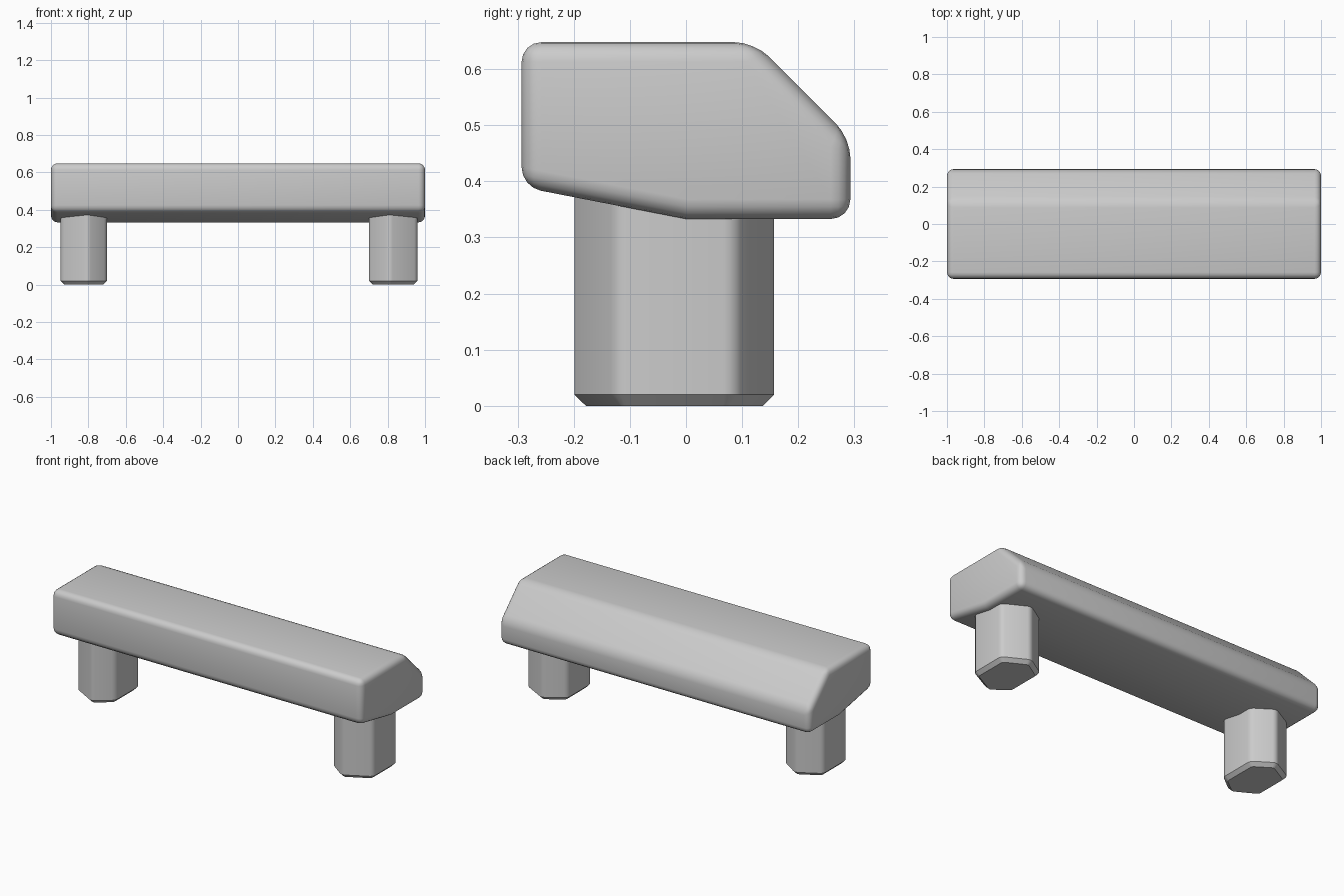
import bpy
import bmesh
import math

cube = bpy.data.objects.get("Cube")
if cube:
    bpy.data.objects.remove(cube, do_unlink=True)

# Single plain grey
grey = bpy.data.materials.new("plain_grey")
grey.use_nodes = True
grey.diffuse_color = (0.6, 0.6, 0.6, 1)
grey.node_tree.nodes["Principled BSDF"].inputs["Base Color"].default_value = (0.6, 0.6, 0.6, 1)


def prism(points, offset):
    """Extrude a polygon of 3D points along an offset vector."""
    bm = bmesh.new()
    base = bm.faces.new([bm.verts.new(p) for p in points])
    extruded = bmesh.ops.extrude_face_region(bm, geom=[base])
    verts = [g for g in extruded["geom"] if isinstance(g, bmesh.types.BMVert)]
    bmesh.ops.translate(bm, verts=verts, vec=offset)
    bmesh.ops.recalc_face_normals(bm, faces=bm.faces)
    return bm


def bevel(bm, edges, width, segments):
    bmesh.ops.bevel(bm, geom=edges, offset=width, offset_type='OFFSET',
                    segments=segments, profile=0.5, affect='EDGES',
                    clamp_overlap=True)


def finish(bm, name):
    bmesh.ops.recalc_face_normals(bm, faces=bm.faces)
    mesh = bpy.data.meshes.new(name)
    bm.to_mesh(mesh)
    bm.free()
    mesh.materials.append(grey)
    obj = bpy.data.objects.new(name, mesh)
    bpy.context.collection.objects.link(obj)
    bpy.ops.object.select_all(action='DESELECT')
    obj.select_set(True)
    bpy.context.view_layer.objects.active = obj
    bpy.ops.object.shade_smooth_by_angle(angle=math.radians(30))


# Long beam: side profile (y, z) with rounded edges, shallow underside crease kept
profile = [(-0.293, 0.648), (0.122, 0.648), (0.293, 0.477),
           (0.293, 0.333), (0, 0.333), (-0.293, 0.39)]
bm = prism([(-1, y, z) for y, z in profile], (2, 0, 0))
bevel(bm, [e for e in bm.edges if e.calc_face_angle() > math.radians(30)], 0.035, 4)
finish(bm, "beam")

# Legs: elongated hexagonal posts, plan as (fraction of width, y)
plan = [(0, -0.125), (0.42, -0.205), (1, -0.125),
        (1, 0.088), (0.46, 0.163), (0, 0.088)]
for name, side, width in (("left_leg", 1, 0.26), ("right_leg", -1, 0.248)):
    bm = prism([(side * (0.7 + width * f), y, 0) for f, y in plan], (0, 0, 0.42))
    # rounded upright corners
    bevel(bm, [e for e in bm.edges
               if abs(e.verts[0].co.z - e.verts[1].co.z) > 0.1], 0.02, 3)
    # chamfered foot
    bevel(bm, [e for e in bm.edges if all(v.co.z < 0.001 for v in e.verts)], 0.02, 1)
    finish(bm, name)
